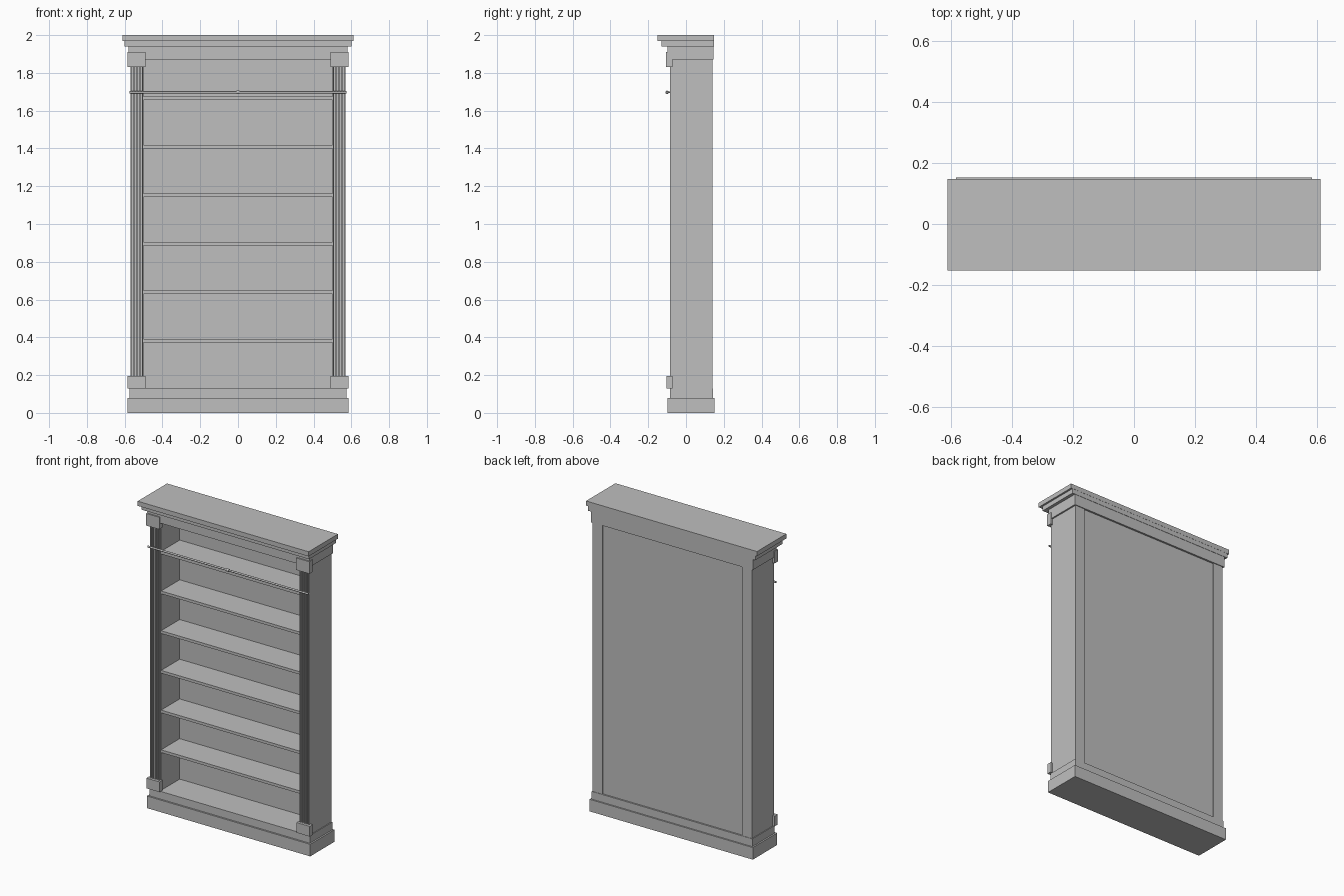
import bpy, bmesh, math

if "Cube" in bpy.data.objects:
    bpy.data.objects.remove(bpy.data.objects["Cube"])

paint = bpy.data.materials.new("grey_paint")
paint.diffuse_color = (0.52, 0.52, 0.52, 1)
paint.use_nodes = True
paint.node_tree.nodes["Principled BSDF"].inputs["Base Color"].default_value = paint.diffuse_color


def finish(name, bm):
    bmesh.ops.recalc_face_normals(bm, faces=bm.faces)
    mesh = bpy.data.meshes.new(name)
    bm.to_mesh(mesh)
    bm.free()
    mesh.materials.append(paint)
    ob = bpy.data.objects.new(name, mesh)
    bpy.context.collection.objects.link(ob)
    return ob


def box(name, x0, x1, y0, y1, z0, z1):
    bm = bmesh.new()
    bmesh.ops.create_cube(bm, size=1)
    for v in bm.verts:
        v.co.x = x1 if v.co.x > 0 else x0
        v.co.y = y1 if v.co.y > 0 else y0
        v.co.z = z1 if v.co.z > 0 else z0
    return finish(name, bm)


def prism(name, outline, z0, z1):
    bm = bmesh.new()
    face = bm.faces.new([bm.verts.new((x, y, z0)) for x, y in outline])
    ext = bmesh.ops.extrude_face_region(bm, geom=[face])
    for g in ext["geom"]:
        if isinstance(g, bmesh.types.BMVert):
            g.co.z = z1
    return finish(name, bm)


def rod(name, radius, length, loc, axis):
    bpy.ops.mesh.primitive_cylinder_add(vertices=16, radius=radius, depth=length, location=loc)
    ob = bpy.context.object
    ob.name = name
    ob.rotation_euler = (0, math.pi / 2, 0) if axis == "x" else (math.pi / 2, 0, 0)
    ob.data.materials.append(paint)
    bpy.ops.object.shade_smooth_by_angle()


# Stepped base
box("base_plinth", -0.585, 0.585, -0.097, 0.152, 0, 0.078)
box("base_step", -0.575, 0.575, -0.086, 0.143, 0.078, 0.128)

# Stepped crown
box("frieze", -0.58, 0.58, -0.097, 0.145, 1.87, 1.94)
box("crown_step", -0.60, 0.60, -0.13, 0.147, 1.94, 1.97)
box("crown_top", -0.612, 0.612, -0.152, 0.148, 1.97, 2.0)

# Back panel set in between the side walls
box("back_panel", -0.50, 0.50, 0.118, 0.133, 0.128, 1.87)

# Fluted pilaster outline, four grooves across the front
x_in, x_out, y_face, y_rear, flutes = 0.502, 0.57, -0.086, -0.074, 4
pitch = (x_out - x_in) / (2 * flutes + 1)
outline = [(x_out, y_rear), (x_in, y_rear), (x_in, y_face)]
for i in range(flutes):
    a = x_in + pitch * (2 * i + 1)
    b = a + pitch
    outline += [(a, y_face), (a, y_face + 0.008), (b, y_face + 0.008), (b, y_face)]
outline.append((x_out, y_face))

# Side walls, pilasters, corner blocks and rail brackets
for side, s in (("left", -1), ("right", 1)):
    lo, hi = sorted((s * 0.50, s * 0.57))
    box(side + "_wall", lo, hi, -0.074, 0.14, 0.128, 1.87)
    prism(side + "_pilaster", [(s * x, y) for x, y in outline], 0.195, 1.832)
    lo, hi = sorted((s * 0.49, s * 0.585))
    box(side + "_foot_block", lo, hi, -0.102, -0.072, 0.13, 0.196)
    box(side + "_head_block", lo, hi, -0.105, -0.072, 1.832, 1.91)
    rod(side + "_rail_bracket", 0.004, 0.018, (s * 0.536, -0.092, 1.697), "y")

# Shelves
for i in range(6):
    z = 0.372 + i * 0.257
    box("shelf_%d" % (i + 1), -0.50, 0.50, -0.072, 0.118, z, z + 0.018)

# Ladder rail with a centre collar
rod("rail", 0.006, 1.15, (0, -0.1, 1.697), "x")
rod("rail_collar", 0.009, 0.016, (0, -0.1, 1.697), "x")
